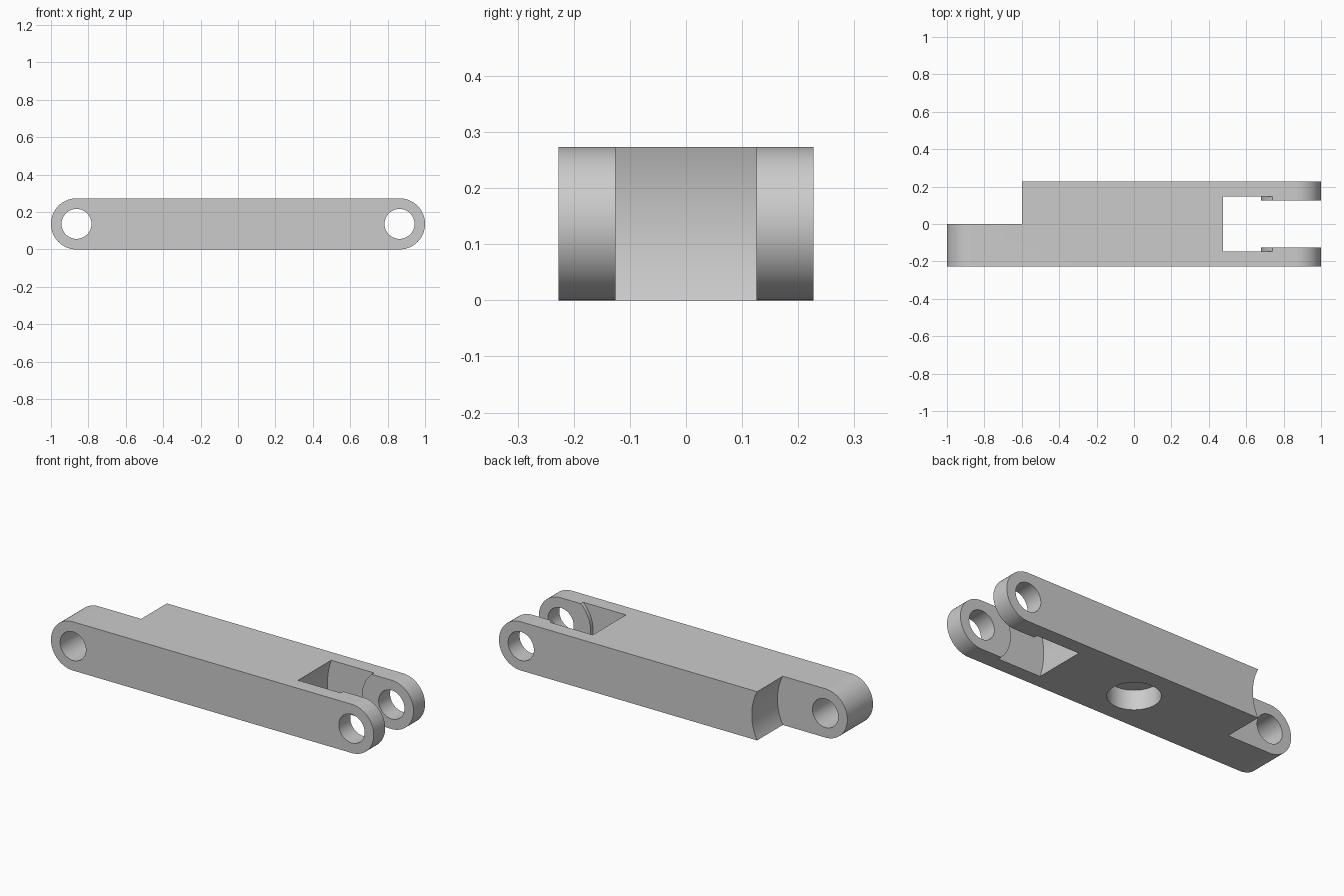
import bpy
import bmesh
import math
from mathutils import Matrix, Vector

cube = bpy.data.objects.get("Cube")
if cube:
    bpy.data.objects.remove(cube, do_unlink=True)

RADIUS = 0.1365      # rounded end radius, half the bar height
PIVOT = 1 - RADIUS   # distance of each pivot from the centre
HALF_WIDTH = 0.227
SEGMENTS = 96


def make_object(name, bm):
    bmesh.ops.recalc_face_normals(bm, faces=bm.faces[:])
    mesh = bpy.data.meshes.new(name)
    bm.to_mesh(mesh)
    bm.free()
    obj = bpy.data.objects.new(name, mesh)
    bpy.context.collection.objects.link(obj)
    return obj


def lathe(name, profile, matrix):
    """Revolve (radius, height) points around local z and cap both ends."""
    bm = bmesh.new()
    rings = []
    for r, h in profile:
        angles = [math.tau * i / SEGMENTS for i in range(SEGMENTS)]
        rings.append([bm.verts.new(matrix @ Vector((r * math.cos(a), r * math.sin(a), h)))
                      for a in angles])
    for low, high in zip(rings, rings[1:]):
        for i in range(SEGMENTS):
            j = (i + 1) % SEGMENTS
            bm.faces.new((low[i], low[j], high[j], high[i]))
    bm.faces.new(rings[0])
    bm.faces.new(rings[-1])
    return make_object(name, bm)


def pivot_frame(side):
    # Local z runs along +y through the chosen pivot
    return Matrix.Translation((side * PIVOT, 0, RADIUS)) @ Matrix.Rotation(-math.pi / 2, 4, 'X')


# Bar with rounded ends, extruded along y
bm = bmesh.new()
outline = []
for side, start in ((1, -math.pi / 2), (-1, math.pi / 2)):
    for i in range(SEGMENTS // 2 + 1):
        a = start + math.tau * i / SEGMENTS
        outline.append(bm.verts.new((side * PIVOT + RADIUS * math.cos(a), -HALF_WIDTH,
                                     RADIUS + RADIUS * math.sin(a))))
face = bm.faces.new(outline)
extruded = bmesh.ops.extrude_face_region(bm, geom=[face], use_keep_orig=True)
moved = [v for v in extruded["geom"] if isinstance(v, bmesh.types.BMVert)]
bmesh.ops.translate(bm, verts=moved, vec=(0, 2 * HALF_WIDTH, 0))
link_bar = make_object("link_bar", bm)

# Cutters: fork slot with raised bosses, half-width tongue, pin holes, blind hole
gap, wide, boss, slot = 0.1255, 0.147, 0.184, 0.412
cutters = [
    lathe("fork_slot_cutter", [(boss, -gap), (boss, -wide), (slot, -wide),
                               (slot, wide), (boss, wide), (boss, gap)], pivot_frame(1)),
    lathe("tongue_cutter", [(0.297, 0), (0.297, 0.4)], pivot_frame(-1)),
    lathe("blind_hole_cutter", [(0.133, -0.1), (0.133, 0.11)], Matrix.Identity(4)),
]
for side in (-1, 1):
    cutters.append(lathe("pin_hole_cutter", [(0.08, -0.4), (0.08, 0.4)], pivot_frame(side)))

bpy.ops.object.select_all(action='DESELECT')
bpy.context.view_layer.objects.active = link_bar
link_bar.select_set(True)
for cutter in cutters:
    cutter.hide_render = True
    mod = link_bar.modifiers.new("cut", 'BOOLEAN')
    mod.operation = 'DIFFERENCE'
    mod.solver = 'EXACT'
    mod.object = cutter
    bpy.ops.object.modifier_apply(modifier=mod.name)
    bpy.data.objects.remove(cutter, do_unlink=True)

# Plain grey metal
grey = bpy.data.materials.new("grey_metal")
grey.use_nodes = True
colour = (0.6, 0.6, 0.6, 1)
grey.diffuse_color = colour
grey.node_tree.nodes["Principled BSDF"].inputs["Base Color"].default_value = colour
link_bar.data.materials.clear()
link_bar.data.materials.append(grey)

bpy.ops.object.shade_smooth_by_angle(angle=math.radians(30))
